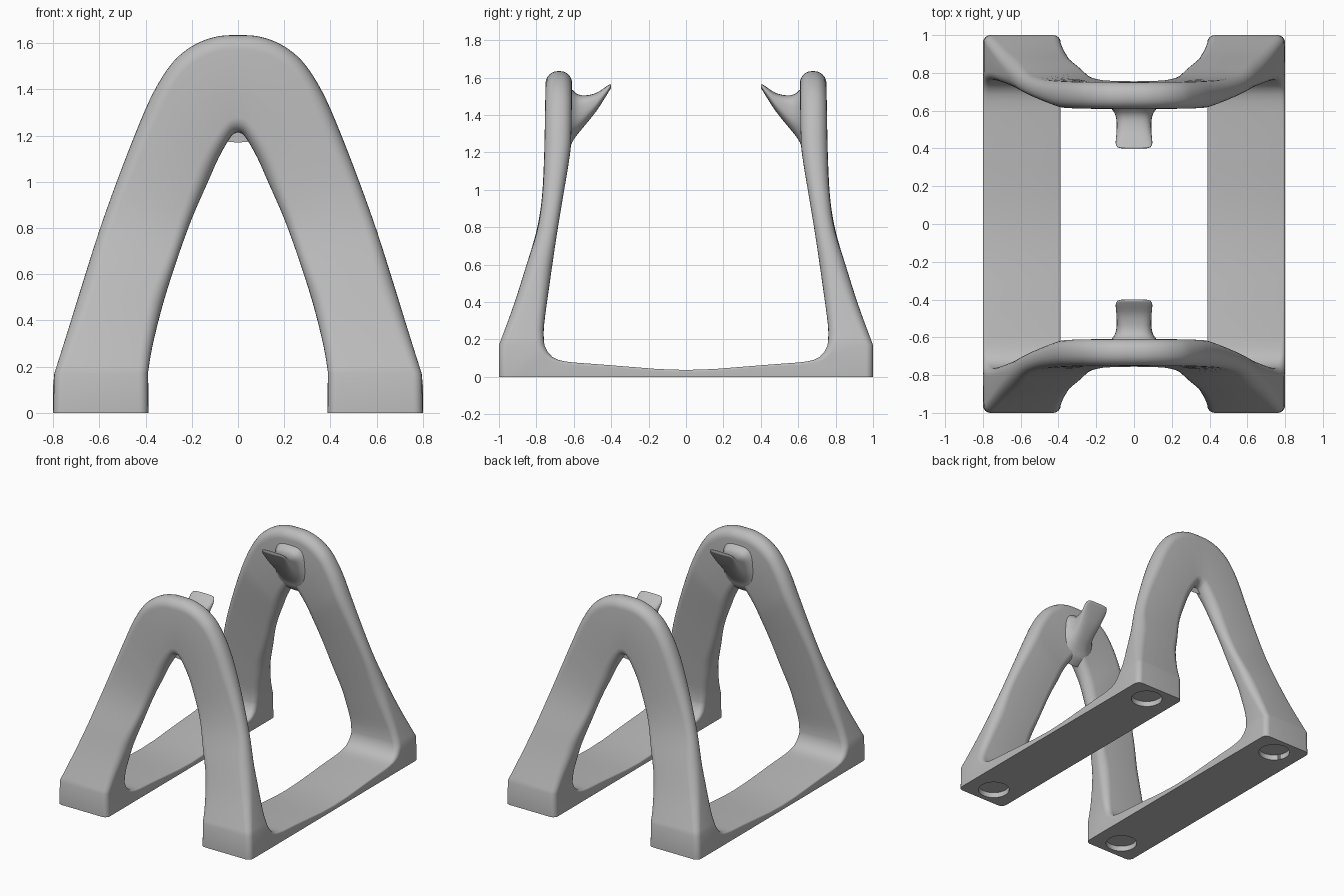
import bpy
import bmesh
import math
from mathutils import Vector

if "Cube" in bpy.data.objects:
    bpy.data.objects.remove(bpy.data.objects["Cube"], do_unlink=True)

grey = bpy.data.materials.new("plain_grey")
grey.use_nodes = True
colour = (0.5, 0.5, 0.5, 1)
grey.diffuse_color = colour
grey.node_tree.nodes["Principled BSDF"].inputs["Base Color"].default_value = colour


def smooth(rows, steps):
    """Catmull-Rom interpolation through rows of any width."""
    out = []
    for i in range(len(rows) - 1):
        a, b, c, d = (rows[min(max(i + k, 0), len(rows) - 1)] for k in (-1, 0, 1, 2))
        for s in range(steps):
            t = s / steps
            out.append([q + t / 2 * (r - p + t * (2 * p - 5 * q + 4 * r - w
                        + t * (3 * (q - r) + w - p))) for p, q, r, w in zip(a, b, c, d)])
    return out + [list(rows[-1])]


def lookup(table, z):
    """Read y at height z from a dense table."""
    for (z0, y0), (z1, y1) in zip(table, table[1:]):
        if z <= z1:
            return y0 + (y1 - y0) * max(0, z - z0) / (z1 - z0)
    return table[-1][1]


def loft(name, rings, closed):
    bm = bmesh.new()
    loops = [[bm.verts.new(p) for p in ring] for ring in rings]
    n = len(loops[0])
    pairs = list(zip(loops, loops[1:])) + ([(loops[-1], loops[0])] if closed else [])
    for a, b in pairs:
        for k in range(n):
            bm.faces.new((a[k], a[(k + 1) % n], b[(k + 1) % n], b[k]))
    if not closed:
        bm.faces.new(loops[0])
        bm.faces.new(loops[-1])
    bmesh.ops.remove_doubles(bm, verts=bm.verts, dist=1e-5)
    bmesh.ops.recalc_face_normals(bm, faces=bm.faces)
    mesh = bpy.data.meshes.new(name)
    bm.to_mesh(mesh)
    bm.free()
    obj = bpy.data.objects.new(name, mesh)
    bpy.context.collection.objects.link(obj)
    mesh.materials.append(grey)
    return obj


def finish(obj, angle):
    bpy.ops.object.select_all(action="DESELECT")
    obj.select_set(True)
    bpy.context.view_layer.objects.active = obj
    for mod in list(obj.modifiers):
        bpy.ops.object.modifier_apply(modifier=mod.name)
    bpy.ops.object.shade_smooth_by_angle(angle=math.radians(angle))


ARC = 6


def section(corners, r_out, r_in, flat=False):
    """Rounded four-cornered section; flat keeps the outer rounding level."""
    pts = []
    radii = (r_out, r_out, r_in, r_in)
    for k in range(4):
        p = corners[k]
        back = (corners[k - 1] - p).normalized()
        ahead = (corners[(k + 1) % 4] - p).normalized()
        if flat and k == 0:
            back = Vector((0, 1, 0))
        if flat and k == 1:
            ahead = Vector((0, 1, 0))
        for s in range(ARC + 1):
            a = math.pi / 2 * s / ARC
            pts.append(p + radii[k] * (back * (1 - math.sin(a)) + ahead * (1 - math.cos(a))))
    return pts


# Arch: outer x, z and inner x, z from the crown down to the foot
contour = [(0, 1.635, 0, 1.215), (.08, 1.631, .02, 1.208), (.165, 1.605, .035, 1.19),
           (.24, 1.558, .05, 1.165), (.3, 1.495, .07, 1.13), (.37, 1.38, .095, 1.08),
           (.44, 1.22, .13, 1), (.525, 1, .2, .84), (.6, .79, .265, .66),
           (.67, .57, .325, .47), (.735, .36, .37, .29), (.795, .17, .39, .17)]
outer_face = smooth([(.17, -1), (.4, -.915), (.6, -.853), (.8, -.79), (1, -.765),
                     (1.2, -.757), (1.64, -.75)], 6)
inner_face = smooth([(.17, -.757), (.25, -.762), (.4, -.743), (.8, -.685),
                     (1.2, -.618), (1.35, -.608), (1.64, -.608)], 6)

quarter = []
for xo, zo, xi, zi in smooth(contour, 4):
    corners = [Vector((xo, lookup(outer_face, zo), zo)), Vector((xi, lookup(outer_face, zi), zi)),
               Vector((xi, lookup(inner_face, zi), zi)), Vector((xo, lookup(inner_face, zo), zo))]
    cap = .04 + .03 * min(1, (zo - .17) / .5)
    r_a = min(cap, .46 * (corners[0] - corners[3]).length)
    quarter.append(section(corners, r_a, r_a))

# Foot and rail: bottom y, top y, top z, outer radius, top radius
rail = [(-1, -.74, .135, .04, .035), (-.96, -.715, .107, 0, .03), (-.9, -.685, .092, 0, .025),
        (-.8, -.65, .083, 0, .02), (-.62, -.6, .077, 0, .015), (-.45, -.45, .066, 0, .012),
        (-.3, -.3, .054, 0, .012), (-.15, -.15, .042, 0, .012), (0, 0, .037, 0, .012)]
for yb, yt, zt, ro, ri in rail:
    corners = [Vector((.8, yb, 0)), Vector((.388, yb, 0)),
               Vector((.388, yt, zt)), Vector((.8, yt, zt))]
    quarter.append(section(corners, ro, ri, flat=True))


def mirrored(rings, axis):
    flip = Vector([-1 if k == axis else 1 for k in range(3)])
    return [[p * flip for p in ring] for ring in reversed(rings)]


half = quarter + mirrored(quarter[:-1], 1)
frame = loft("stand_frame", half + mirrored(half[1:-1], 0), True)

# Round recesses under the four feet
cutters = []
for sx in (-1, 1):
    for sy in (-1, 1):
        bpy.ops.mesh.primitive_cylinder_add(vertices=40, radius=.11, depth=.08,
                                            location=(sx * .595, sy * .85, 0))
        cutter = bpy.context.object
        cutter.name = "foot_recess_cutter"
        cutter.hide_render = True
        cutter.data.materials.append(grey)
        cut = frame.modifiers.new("foot_recess", "BOOLEAN")
        cut.operation = "DIFFERENCE"
        cut.solver = "EXACT"
        cut.object = cutter
        cutters.append(cutter)
finish(frame, 40)
for cutter in cutters:
    bpy.data.objects.remove(cutter, do_unlink=True)

# Hooks on the inner faces: y, half width, top z, bottom z
hook = [(-.68, .15, 1.57, 1.17), (-.63, .135, 1.555, 1.21), (-.608, .118, 1.535, 1.255),
        (-.58, .1, 1.512, 1.297), (-.54, .092, 1.505, 1.345), (-.48, .093, 1.518, 1.42),
        (-.43, .097, 1.55, 1.497), (-.41, .09, 1.563, 1.53), (-.402, .075, 1.563, 1.543),
        (-.4, .05, 1.56, 1.55)]
SIDES = 32


def hook_ring(y, w, top, bottom, side):
    ring = []
    for k in range(SIDES):
        a = 2 * math.pi * k / SIDES
        c, s = math.cos(a), math.sin(a)
        power = .6 if s > 0 else .8
        x = w * math.copysign(abs(c) ** power, c)
        z = (top + bottom) / 2 + (top - bottom) / 2 * math.copysign(abs(s) ** power, s)
        ring.append(Vector((x, y * side, z)))
    return ring


for name, side in (("front_hook", 1), ("back_hook", -1)):
    finish(loft(name, [hook_ring(*row, side) for row in smooth(hook, 3)], False), 50)
